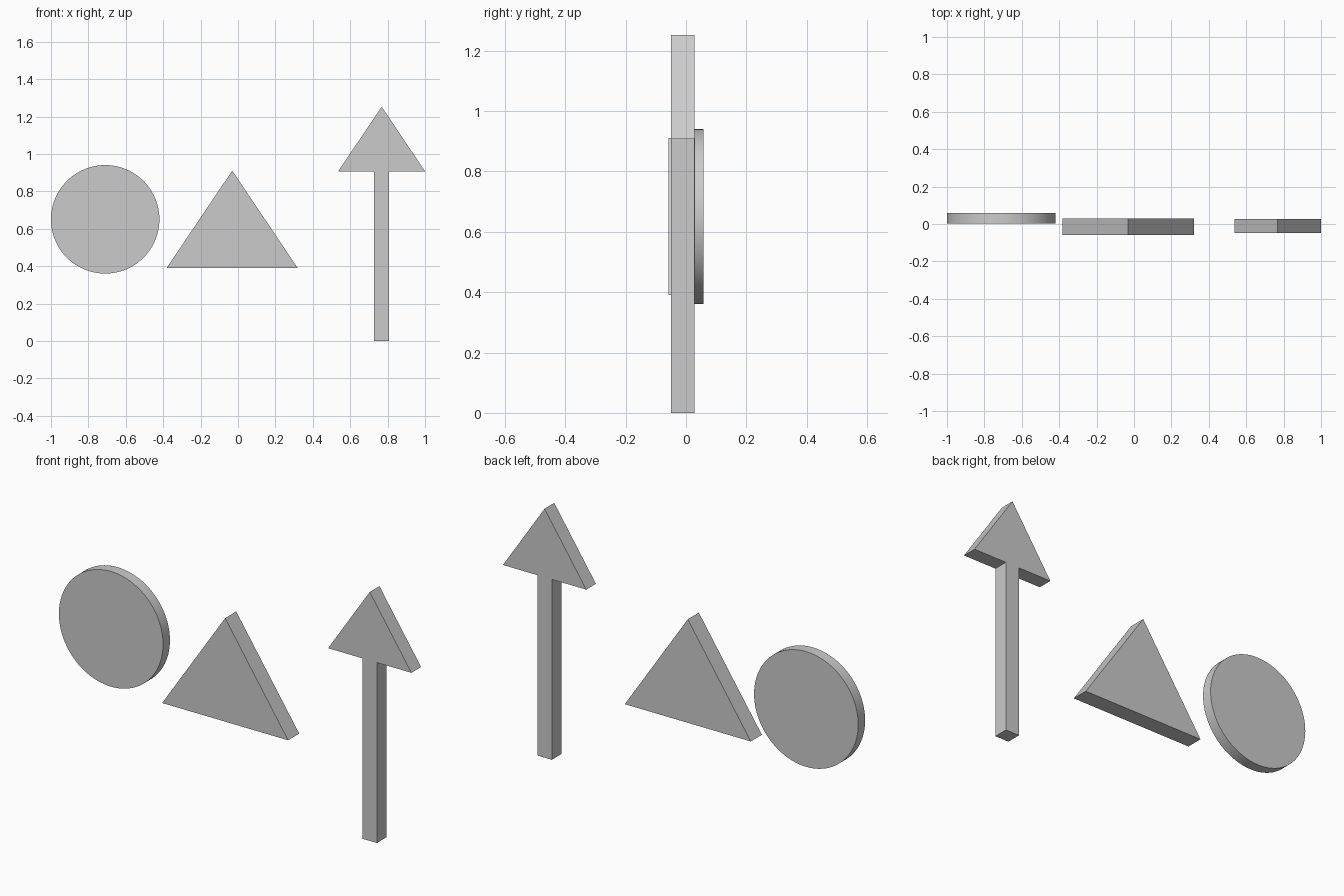
import bpy, bmesh
from math import radians

cube = bpy.data.objects.get("Cube")
if cube:
    bpy.data.objects.remove(cube, do_unlink=True)

# Single plain grey
grey = bpy.data.materials.new("light_grey")
grey.use_nodes = True
colour = (0.6, 0.6, 0.6, 1)
grey.diffuse_color = colour
grey.node_tree.nodes["Principled BSDF"].inputs["Base Color"].default_value = colour


def slab(name, outline, front, back):
    """Extrude an x-z outline from y = front to y = back."""
    bm = bmesh.new()
    face = bm.faces.new([bm.verts.new((x, front, z)) for x, z in outline])
    new = bmesh.ops.extrude_face_region(bm, geom=[face], use_keep_orig=True)["geom"]
    moved = [v for v in new if isinstance(v, bmesh.types.BMVert)]
    bmesh.ops.translate(bm, verts=moved, vec=(0, back - front, 0))
    bmesh.ops.recalc_face_normals(bm, faces=bm.faces)
    mesh = bpy.data.meshes.new(name)
    bm.to_mesh(mesh)
    bm.free()
    mesh.materials.append(grey)
    obj = bpy.data.objects.new(name, mesh)
    bpy.context.collection.objects.link(obj)
    return obj


# Round disc
bpy.ops.mesh.primitive_cylinder_add(
    vertices=96, radius=0.29, depth=0.055,
    location=(-0.71, 0.031, 0.651), rotation=(radians(90), 0, 0))
disc = bpy.context.object
disc.name = "disc"
disc.data.materials.append(grey)
bpy.ops.object.shade_smooth_by_angle(angle=radians(30))

# Triangular plate
slab("triangle", [(-0.382, 0.39), (0.32, 0.39), (-0.031, 0.911)], -0.058, 0.03)

# Upright arrow: mirrored half outline, from shaft foot to tip
centre = 0.768
half = [(0.04, 0), (0.04, 0.908), (0.232, 0.908)]
outline = [(centre + x, z) for x, z in half] + [(centre, 1.253)]
outline += [(centre - x, z) for x, z in reversed(half)]
slab("arrow", outline, -0.049, 0.028)
